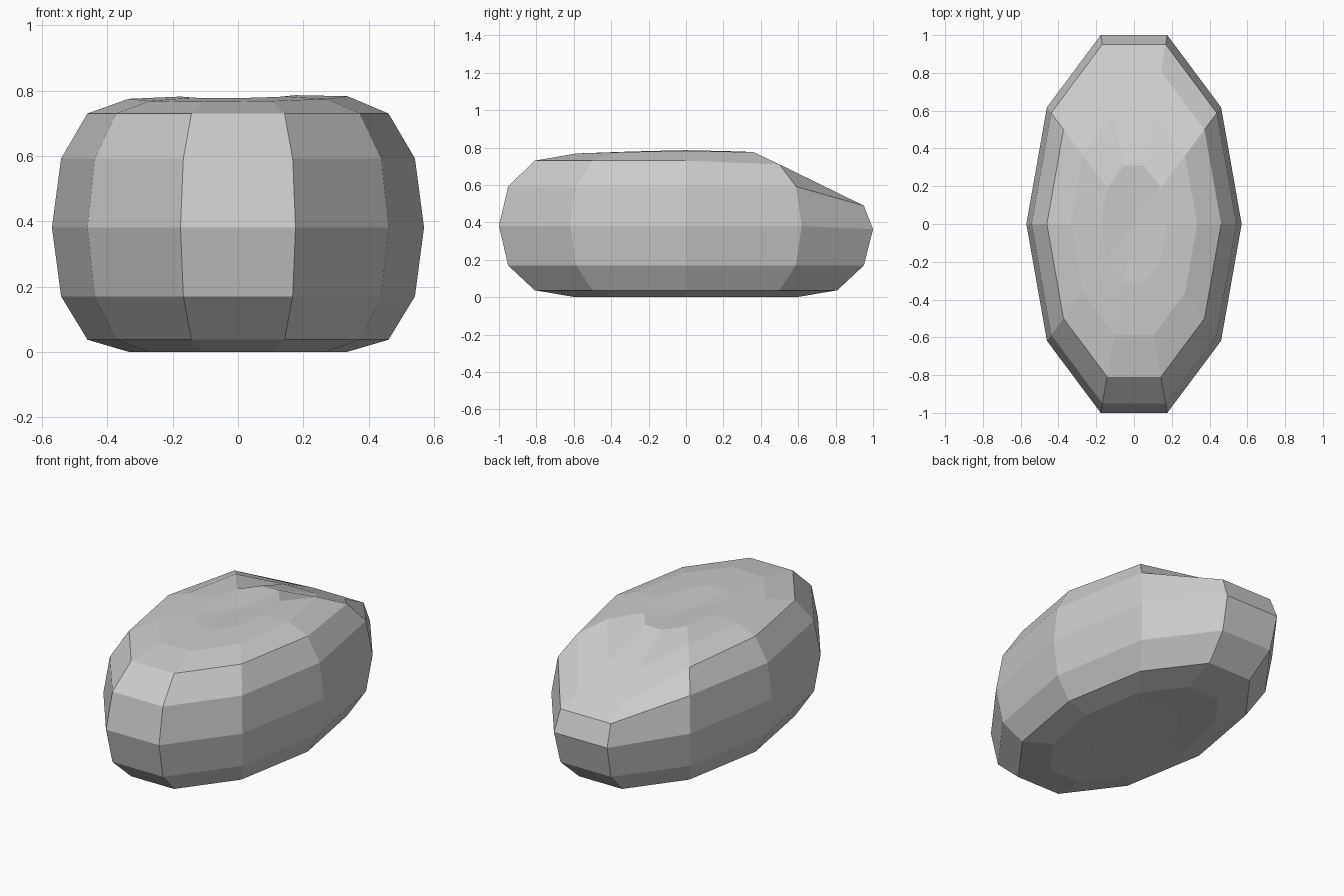
import bpy, bmesh
from math import sin, cos, pi

if "Cube" in bpy.data.objects:
    bpy.data.objects.remove(bpy.data.objects["Cube"])

SIDES = 10
RX, RY = 0.57, 1.0515
# (ring scale, height) from underside to top; both caps are slightly hollow
PROFILE = [(0.309, 0.012), (0.588, 0.0), (0.809, 0.037), (0.951, 0.17), (1.0, 0.381),
           (0.951, 0.592), (0.809, 0.73), (0.588, 0.767), (0.309, 0.772)]


def shaped(x, y, z):
    # gentle rise of the top towards the right and the middle
    if z > 0.75:
        z += 0.012 * (1 - abs(y) / 0.6) + 0.012 * x
    # sloping cut across the back of the top
    if z > 0.45:
        z = min(z, 0.71 - 0.489 * (y - 0.5))
    elif z > 0.3 and y > 0.9:
        z -= 0.017
    return (x, y, z)


# faceted stone body
bm = bmesh.new()
rings = []
for s, z in PROFILE:
    angles = [2 * pi * i / SIDES for i in range(SIDES)]
    rings.append([bm.verts.new(shaped(RX * s * cos(a), RY * s * sin(a), z)) for a in angles])

for low, high in zip(rings, rings[1:]):
    for i in range(SIDES):
        j = (i + 1) % SIDES
        bm.faces.new((low[i], low[j], high[j], high[i]))

# cap fans
for ring, z in ((rings[0], 0.014), (rings[-1], 0.768)):
    centre = bm.verts.new((0, 0, z))
    for i in range(SIDES):
        bm.faces.new((ring[i], ring[(i + 1) % SIDES], centre))

bmesh.ops.recalc_face_normals(bm, faces=bm.faces)
mesh = bpy.data.meshes.new("stone")
bm.to_mesh(mesh)
bm.free()
stone = bpy.data.objects.new("stone", mesh)
bpy.context.collection.objects.link(stone)
